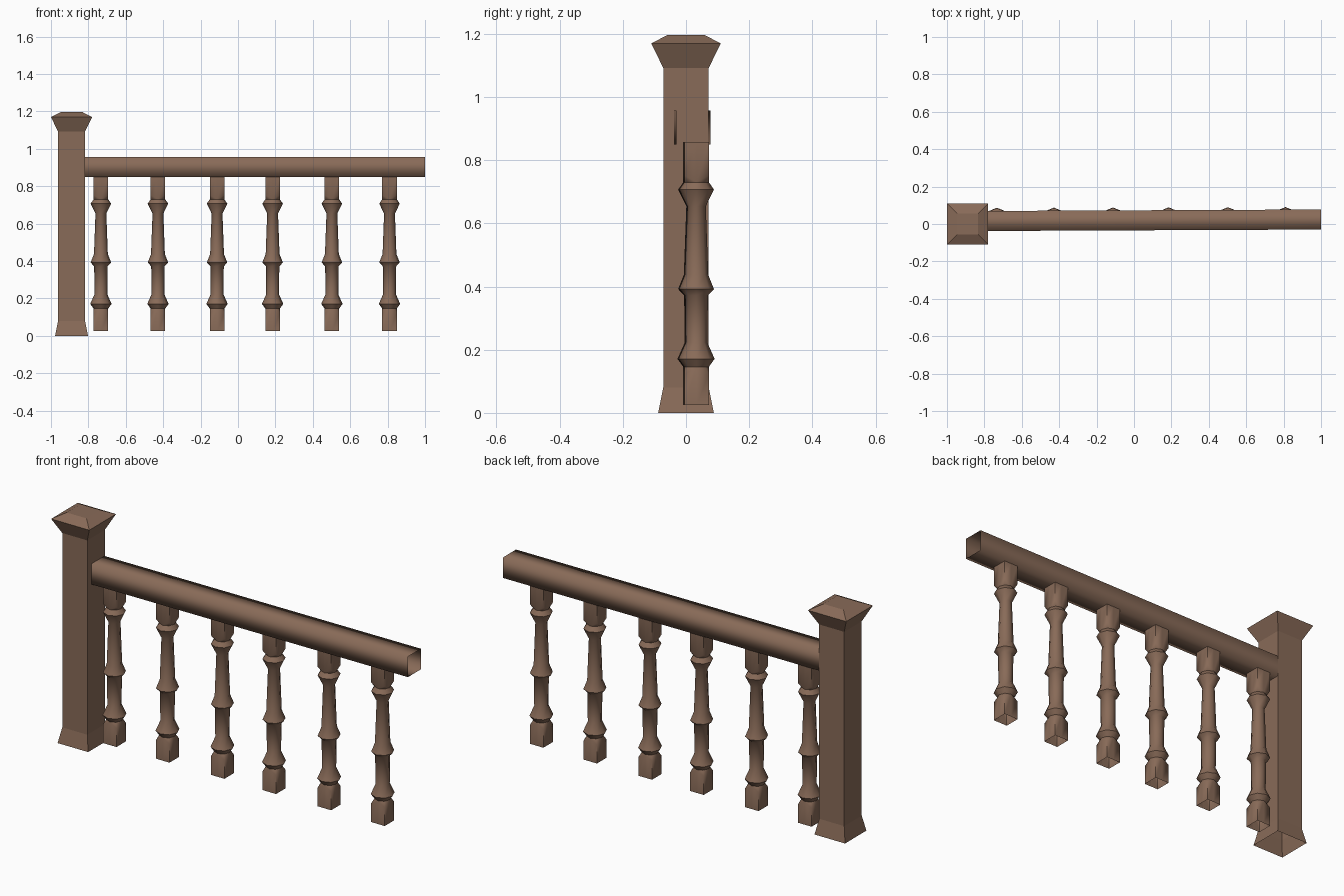
import bpy, bmesh, math

if "Cube" in bpy.data.objects:
    bpy.data.objects.remove(bpy.data.objects["Cube"])

wood = bpy.data.materials.new("brown_wood")
wood.diffuse_color = (0.25, 0.147, 0.098, 1)
wood.use_nodes = True
wood.node_tree.nodes["Principled BSDF"].inputs["Base Color"].default_value = wood.diffuse_color


def loft(name, rings, angle=None, cap_top=False):
    """Skin a list of equal-length point rings into an object."""
    bm = bmesh.new()
    loops = [[bm.verts.new(p) for p in ring] for ring in rings]
    n = len(loops[0])
    for a, b in zip(loops, loops[1:]):
        for i in range(n):
            j = (i + 1) % n
            bm.faces.new((a[i], a[j], b[j], b[i]))
    if cap_top:
        bm.faces.new(loops[-1])
    bmesh.ops.remove_doubles(bm, verts=bm.verts, dist=0.0005)
    me = bpy.data.meshes.new(name)
    bm.to_mesh(me)
    bm.free()
    me.materials.append(wood)
    ob = bpy.data.objects.new(name, me)
    bpy.context.collection.objects.link(ob)
    if angle:
        bpy.ops.object.select_all(action='DESELECT')
        bpy.context.view_layer.objects.active = ob
        ob.select_set(True)
        bpy.ops.object.shade_smooth_by_angle(angle=math.radians(angle))
    return ob


def square(half, z):
    return [(half * x, half * y, z) for x, y in ((-1, -1), (1, -1), (1, 1), (-1, 1))]


def octagon(r_mid, z_mid, r_diag=None, z_diag=None):
    """Eight points; odd ones lie on the diagonals and may differ."""
    ring = []
    for i in range(8):
        a = i * math.pi / 4
        r = r_diag if i % 2 and r_diag else r_mid
        z = z_diag if i % 2 and z_diag else z_mid
        ring.append((r * math.cos(a), r * math.sin(a), z))
    return ring


# newel post with flared foot and hipped cap, open underneath
post = loft("newel_post", [square(h, z) for h, z in (
    (0.088, 0), (0.072, 0.08), (0.072, 1.092), (0.11, 1.17), (0.057, 1.197))],
    cap_top=True)
post.location.x = -0.89

# handrail: open square tube, slightly turned towards the back
rail_ring = lambda x, y: [(x, y + 0.0535 * a, 0.9035 + 0.0535 * b)
                          for a, b in ((-1, -1), (1, -1), (1, 1), (-1, 1))]
loft("handrail", [rail_ring(-0.82, 0.016), rail_ring(1.0, 0.024)], angle=100)

# turned balusters: square blocks whose corners are cut down to a lathed shaft
S = 0.039
C = S * math.sqrt(2)
profile = [octagon(S, 0.025, C, 0.025), octagon(S, 0.146, C, 0.122)]
profile += [octagon(r, z) for r, z in (
    (S, 0.146), (0.057, 0.171), (0.034, 0.223), (0.036, 0.372), (0.055, 0.392),
    (0.037, 0.437), (0.029, 0.654), (0.055, 0.707), (S, 0.73))]
profile += [octagon(S, 0.73, C, 0.752), octagon(S, 0.857, C, 0.857)]
for i, x in enumerate((-0.733, -0.428, -0.112, 0.185, 0.502, 0.81)):
    b = loft(f"baluster_{i + 1}", profile, angle=46)
    b.location = (x, 0.030 + 0.0007 * i, 0)
